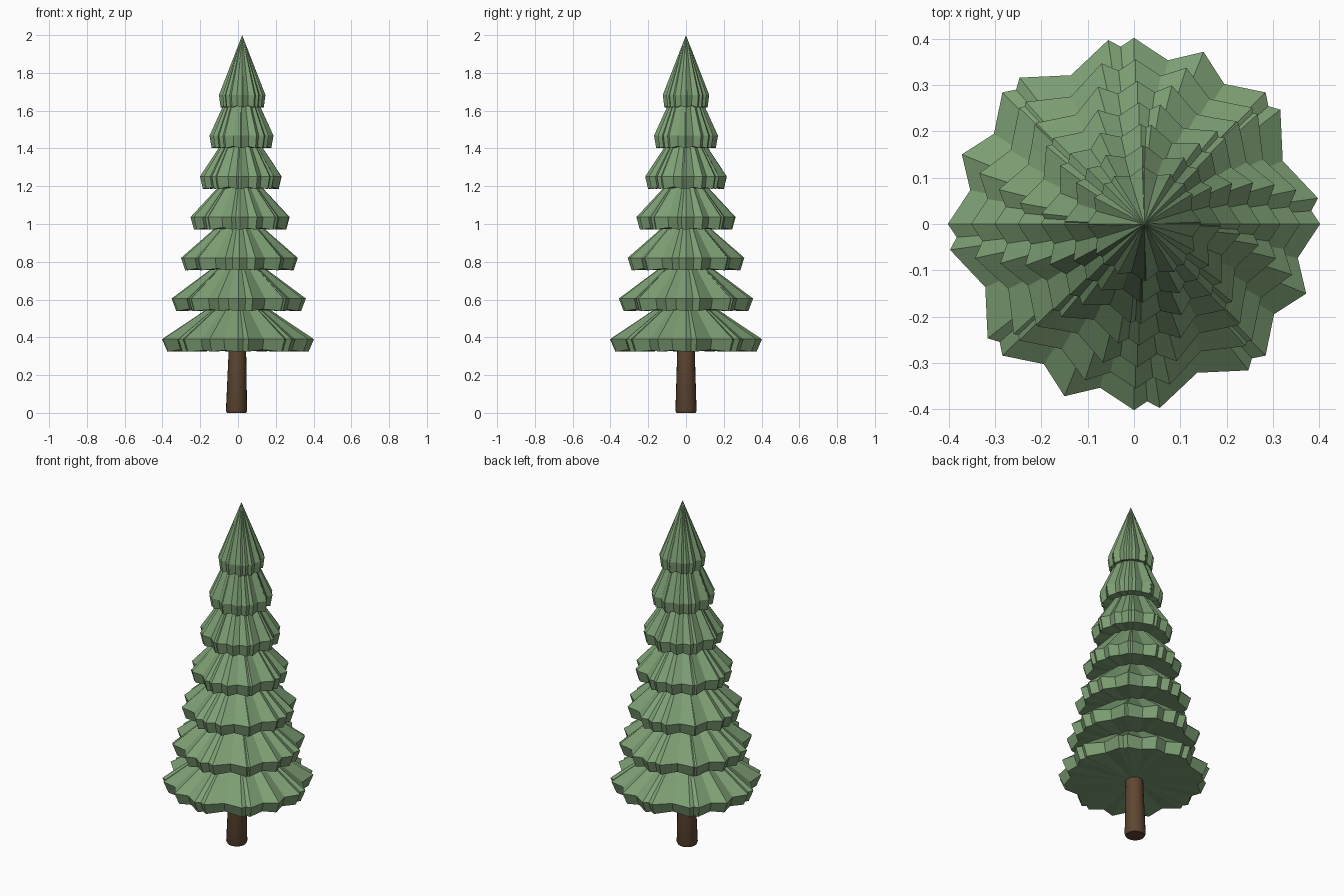
import bpy, bmesh
from math import sin, cos, pi, radians

cube = bpy.data.objects.get("Cube")
if cube:
    bpy.data.objects.remove(cube, do_unlink=True)


def make_material(name, color):
    mat = bpy.data.materials.new(name)
    mat.use_nodes = True
    mat.diffuse_color = color
    mat.node_tree.nodes["Principled BSDF"].inputs["Base Color"].default_value = color
    return mat


green = make_material("needle green", (0.205, 0.345, 0.175, 1))
brown = make_material("bark brown", (0.115, 0.062, 0.032, 1))


def add_object(name, bm, mat):
    bmesh.ops.recalc_face_normals(bm, faces=bm.faces)
    mesh = bpy.data.meshes.new(name)
    bm.to_mesh(mesh)
    bm.free()
    mesh.materials.append(mat)
    obj = bpy.data.objects.new(name, mesh)
    bpy.context.collection.objects.link(obj)
    return obj


def bridge(bm, low, high):
    for i in range(len(low)):
        j = (i + 1) % len(low)
        bm.faces.new((low[i], low[j], high[j], high[i]))


def star_shell(name, points, turn, cx, radius, valley, rim_z, apex_z):
    """Pleated cone with a drooping star-shaped skirt."""
    bm = bmesh.new()
    rim, hem = [], []
    for i in range(points * 2):
        a = turn + i * pi / points
        tip = i % 2 == 0
        r = radius if tip else radius * valley
        h = r * (0.93 if tip else 0.95)
        drop = 0.066 if tip else 0.055
        rim.append(bm.verts.new((cx + r * cos(a), r * sin(a), rim_z)))
        hem.append(bm.verts.new((cx + h * cos(a), h * sin(a), rim_z - drop)))
    bridge(bm, hem, rim)
    for ring, z in ((rim, apex_z), (hem, rim_z - 0.058)):
        centre = bm.verts.new((cx, 0, z))
        for i in range(len(ring)):
            bm.faces.new((ring[i], ring[(i + 1) % len(ring)], centre))
    return add_object(name, bm, green)


# Branch tiers, bottom to top: two interleaved pleated shells each
apexes = (0.66, 0.87, 1.09, 1.32, 1.58, 1.84, 2.0)
for n, apex in enumerate(apexes):
    radius = 0.402 - 0.0465 * n
    rim_z = 0.39 + 0.2155 * n
    cx = 0.0037 * n
    star_shell(f"branch_tier_{n + 1}_broad", 8, 0, cx, radius, 0.85, rim_z, apex)
    star_shell(f"branch_tier_{n + 1}_fine", 12, radians(8 + 4 * n), cx,
               radius * 0.998, 0.87, rim_z, apex)

# Slightly leaning, tapered trunk with a rounded foot
bm = bmesh.new()
rings = []
for cx, r, z in ((-0.008, 0.05, 0), (-0.008, 0.056, 0.012),
                 (-0.003, 0.046, 0.34), (0.018, 0.012, 1.75)):
    rings.append([bm.verts.new((cx + r * cos(i * pi / 10), r * sin(i * pi / 10), z))
                  for i in range(20)])
for low, high in zip(rings, rings[1:]):
    bridge(bm, low, high)
bm.faces.new(rings[0])
bm.faces.new(rings[-1])
trunk = add_object("trunk", bm, brown)
bpy.ops.object.select_all(action="DESELECT")
trunk.select_set(True)
bpy.context.view_layer.objects.active = trunk
bpy.ops.object.shade_smooth_by_angle(angle=radians(40))
